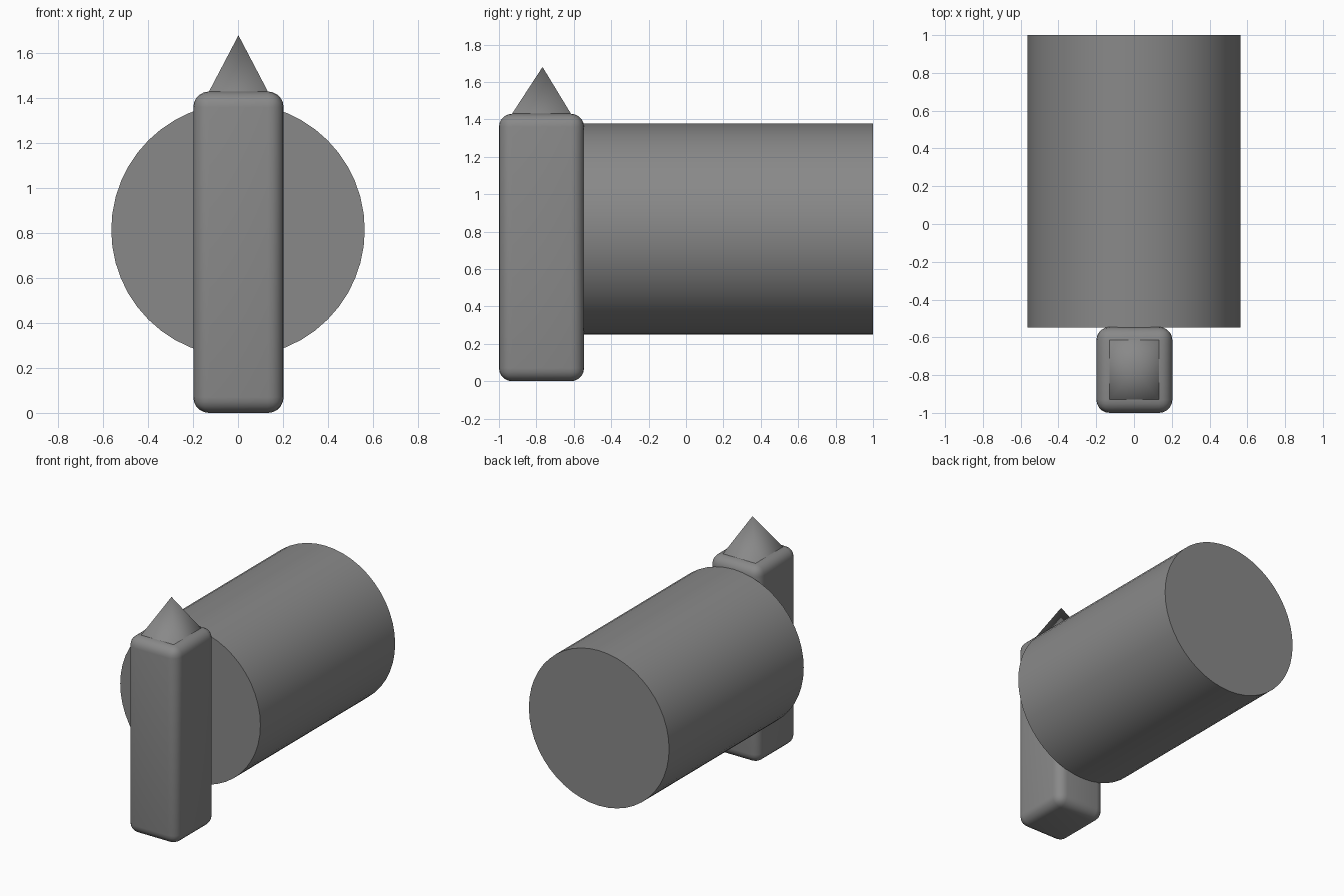
import bpy, bmesh, math
from mathutils import Matrix, Vector

if "Cube" in bpy.data.objects:
    bpy.data.objects.remove(bpy.data.objects["Cube"])

# Dark grey shared by both parts
grey = bpy.data.materials.new("dark_grey")
grey.diffuse_color = (0.25, 0.25, 0.25, 1)
grey.use_nodes = True
grey.node_tree.nodes["Principled BSDF"].inputs["Base Color"].default_value = grey.diffuse_color


def add_object(name, bm):
    mesh = bpy.data.meshes.new(name)
    bm.to_mesh(mesh)
    bm.free()
    mesh.materials.append(grey)
    obj = bpy.data.objects.new(name, mesh)
    bpy.context.collection.objects.link(obj)
    return obj


# Rounded post whose flat top rises into a pyramid point
size, centre = Vector((0.402, 0.455, 1.43)), Vector((0.002, -0.7725, 0.715))
bm = bmesh.new()
bmesh.ops.create_cube(bm, size=1, matrix=Matrix.Translation(centre) @ Matrix.Diagonal(size).to_4x4())
bmesh.ops.bevel(bm, geom=bm.edges[:], offset=0.07, offset_type='OFFSET',
                segments=5, profile=0.5, affect='EDGES')
top = max(bm.faces, key=lambda f: f.calc_center_median().z)
for e in top.edges:
    e.smooth = False
tip = bmesh.ops.poke(bm, faces=[top])["verts"][0]
tip.co = (0.002, -0.767, 1.68)
for f in bm.faces:
    f.smooth = True
add_object("pointed_post", bm)

# Horizontal drum behind the post
bm = bmesh.new()
place = Matrix.Translation((0, 0.226, 0.814)) @ Matrix.Rotation(math.radians(90), 4, 'X')
bmesh.ops.create_cone(bm, cap_ends=True, segments=48, radius1=0.564,
                      radius2=0.564, depth=1.548, matrix=place)
for f in bm.faces:
    f.smooth = len(f.verts) == 4
for e in bm.edges:
    e.smooth = all(len(f.verts) == 4 for f in e.link_faces)
add_object("drum", bm)
